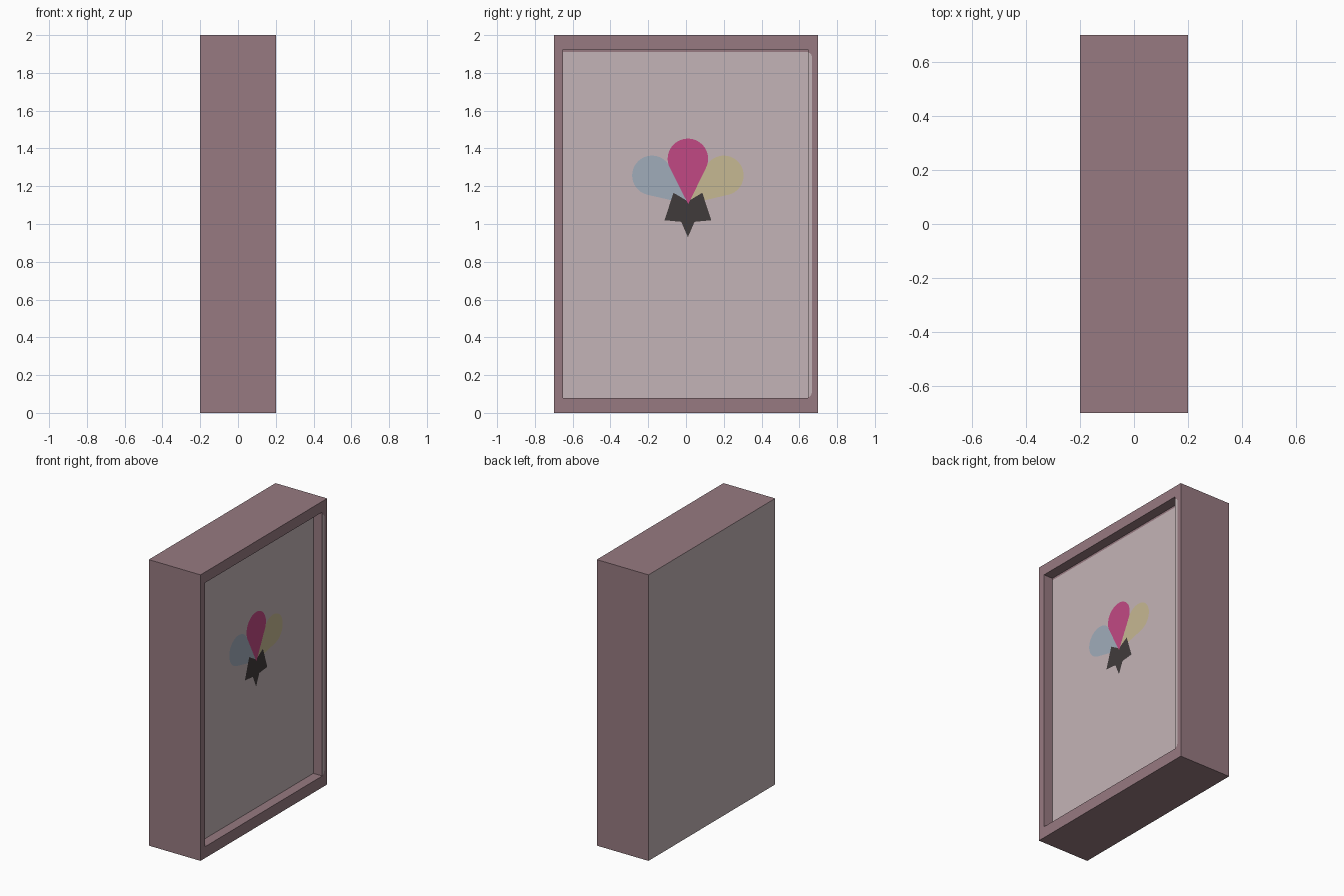
import bpy, bmesh, math
from mathutils import Vector

if "Cube" in bpy.data.objects:
    bpy.data.objects.remove(bpy.data.objects["Cube"])


def material(name, rgb):
    lin = [(c / 255 / 12.92) if c < 11 else ((c / 255 + 0.055) / 1.055) ** 2.4 for c in rgb]
    m = bpy.data.materials.new(name)
    m.diffuse_color = (*lin, 1)
    m.use_nodes = True
    m.node_tree.nodes["Principled BSDF"].inputs["Base Color"].default_value = m.diffuse_color
    return m


MAUVE = material("dusty mauve", (151, 122, 129))
PALE = material("pale mauve grey", (196, 180, 183))
PINK = material("bright pink", (193, 73, 131))
BLUE = material("soft blue", (160, 172, 186))
YELLOW = material("soft yellow", (198, 184, 146))
BLACK = material("charcoal", (64, 59, 59))

X0, X1, DEPTH = -0.2, 0.2, 0.07
Y0, Y1, Z0, Z1 = -0.65, 0.645, 0.08, 1.925      # recess opening
WALL = X1 - DEPTH                               # recessed wall


def finish(name, bm, mats):
    me = bpy.data.meshes.new(name)
    bm.to_mesh(me)
    bm.free()
    for m in mats:
        me.materials.append(m)
    ob = bpy.data.objects.new(name, me)
    bpy.context.collection.objects.link(ob)
    return ob


def plate(name, x, outline, mat):
    """Flat painted shape facing +x, outline is counter-clockwise (y, z)."""
    bm = bmesh.new()
    bm.faces.new([bm.verts.new((x, y, z)) for y, z in outline])
    bmesh.ops.triangulate(bm, faces=bm.faces[:])
    return finish(name, bm, [mat])


def drop(centre, radius, tip):
    """Teardrop: circular arc joined to a pointed tip by tangents."""
    c, t = Vector(centre), Vector(tip)
    d = t - c
    base = math.atan2(d.y, d.x)
    half = math.acos(radius / d.length)
    n = 32
    angles = [base + half + (2 * math.pi - 2 * half) * i / n for i in range(n + 1)]
    return [tuple(t)] + [(c.x + radius * math.cos(a), c.y + radius * math.sin(a)) for a in angles]


# Case: block with a recess in the +x side and a pale back
bm = bmesh.new()
bmesh.ops.create_cube(bm, size=1)
for v in bm.verts:
    v.co = (v.co.x * 0.4, v.co.y * 1.4, v.co.z * 2 + 1)
bm.normal_update()
for f in bm.faces:
    f.material_index = 1 if f.normal.x < -0.9 else 0
front = next(f for f in bm.faces if f.normal.x > 0.9)
bmesh.ops.inset_region(bm, faces=[front], thickness=0.05)
for v in front.verts:
    v.co = (X1, Y0 if v.co.y < 0 else Y1, Z0 if v.co.z < 1 else Z1)
recess = bmesh.ops.extrude_discrete_faces(bm, faces=[front])["faces"][0]
for v in recess.verts:
    v.co.x = WALL
bmesh.ops.recalc_face_normals(bm, faces=bm.faces[:])
finish("case", bm, [MAUVE, PALE])

# Pale panel in the recess, stopping just below its top
plate("recess_panel", WALL + 0.001, [(Y0, Z0), (Y1, Z0), (Y1, 1.91), (Y0, 1.91)], PALE)

# Thin pale strip along one side of the rim
plate("rim_strip", X1 + 0.0005,
      [(Y1, 0.08), (0.66, 0.09), (0.668, 0.11), (0.668, 1.885), (0.662, 1.9), (Y1, 1.91)], PALE)

# Painted motif: three petals and an upside-down star
tip = (0.012, 1.105)
plate("blue_petal", WALL + 0.002, drop((-0.18, 1.257), 0.105, tip), BLUE)
plate("yellow_petal", WALL + 0.0025, drop((0.2, 1.257), 0.105, tip), YELLOW)
star = []
for i in range(10):
    r = 0.13 if i % 2 == 0 else 0.06
    a = math.radians(-90 + 36 * i)
    star.append((0.01 + r * math.cos(a), 1.06 + r * math.sin(a)))
plate("star", WALL + 0.003, star, BLACK)
plate("pink_petal", WALL + 0.004, drop((0.01, 1.345), 0.107, tip), PINK)
